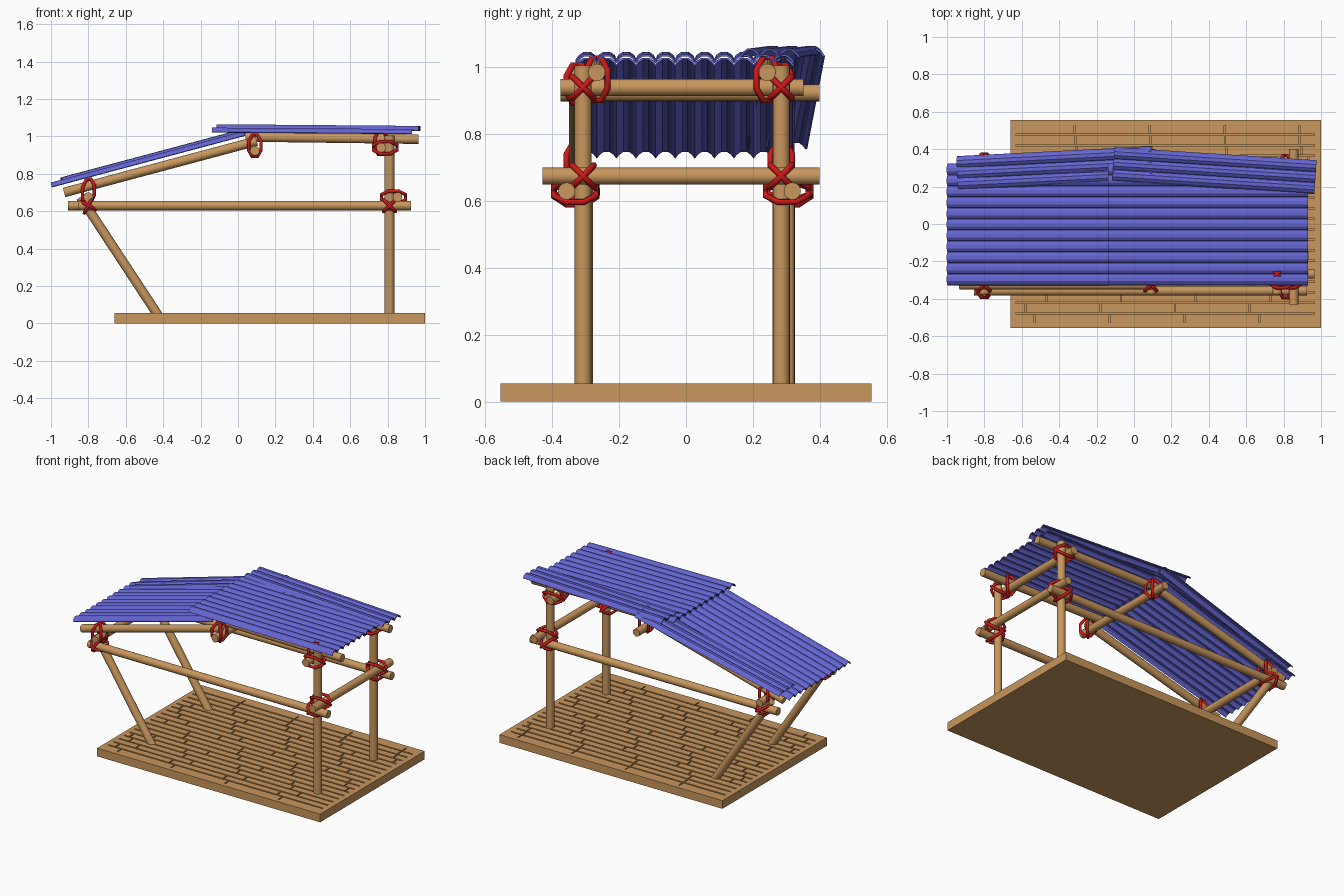
import bpy, bmesh, math, random
from mathutils import Vector

if "Cube" in bpy.data.objects:
    bpy.data.objects.remove(bpy.data.objects["Cube"])

random.seed(4)

def material(name, rgb):
    m = bpy.data.materials.new(name)
    m.diffuse_color = (*rgb, 1)
    m.use_nodes = True
    m.node_tree.nodes["Principled BSDF"].inputs["Base Color"].default_value = m.diffuse_color
    return m

WOOD = material("wood", (0.58, 0.31, 0.11))
BLUE = material("blue_sheet", (0.13, 0.13, 0.65))
RED = material("red_rope", (0.6, 0.01, 0.01))
R = 0.0255

def add(name, mesh, mat=None):
    ob = bpy.data.objects.new(name, mesh)
    bpy.context.collection.objects.link(ob)
    if mat:
        mesh.materials.append(mat)
    return ob

def boxes(name, spans, mat=None):
    bm = bmesh.new()
    for lo, hi in spans:
        vs = bmesh.ops.create_cube(bm, size=1)["verts"]
        for v in vs:
            v.co = [(l + h) / 2 + c * (h - l) for c, l, h in zip(v.co, lo, hi)]
    me = bpy.data.meshes.new(name)
    bm.to_mesh(me)
    bm.free()
    return add(name, me, mat)

def pole(name, a, b):
    a, b = Vector(a), Vector(b)
    d = b - a
    bpy.ops.mesh.primitive_cylinder_add(vertices=20, radius=R, depth=d.length, location=(a + b) / 2)
    ob = bpy.context.object
    ob.name = name
    ob.rotation_euler = d.to_track_quat('Z', 'Y').to_euler()
    ob.data.materials.append(WOOD)
    bpy.ops.object.shade_smooth_by_angle(angle=math.radians(40))

def sheet(name, a, b, bumps, pitch):
    """Corrugated sheet; a and b are the end midpoints of its valley line."""
    a, b = Vector(a), Vector(b)
    d = (b - a).normalized()
    side = Vector((0, 0, 1)).cross(d).normalized()
    up = d.cross(side)
    arch = [(0, 0), (.16, .6), (.36, 1), (.64, 1), (.84, .6)]
    prof = [(i + t - bumps / 2, h) for i in range(bumps) for t, h in arch] + [(bumps / 2, 0)]
    verts = [p + side * (s * pitch) + up * (h * 0.021) for s, h in prof for p in (a, b)]
    faces = [(2*i, 2*i + 1, 2*i + 3, 2*i + 2) for i in range(len(prof) - 1)]
    me = bpy.data.meshes.new(name)
    me.from_pydata(verts, [], faces)
    ob = add(name, me, BLUE)
    mod = ob.modifiers.new("thickness", 'SOLIDIFY')
    mod.thickness, mod.offset = 0.006, 1

def lashing(name, c, n, u, v, reach=0.064):
    """Two crossed rope loops round poles running along u and v, stacked along n."""
    c, n, u, v = Vector(c), Vector(n), Vector(u).normalized(), Vector(v).normalized()
    cu = bpy.data.curves.new(name, 'CURVE')
    cu.dimensions = '3D'
    cu.bevel_depth, cu.bevel_resolution = 0.0095, 1
    for w in ((u + v).normalized(), (u - v).normalized()):
        sp = cu.splines.new('POLY')
        sp.points.add(7)
        sp.use_cyclic_u = True
        for i, p in enumerate(sp.points):
            t = math.radians(22.5 + 45 * i)
            p.co = (*(c + n * (reach * 1.08 * math.cos(t)) + w * (0.05 * math.sin(t))), 1)
    tmp = bpy.data.objects.new(name + "_curve", cu)
    bpy.context.collection.objects.link(tmp)
    bpy.context.view_layer.update()
    me = bpy.data.meshes.new_from_object(tmp.evaluated_get(bpy.context.evaluated_depsgraph_get()))
    bpy.data.objects.remove(tmp)
    me.materials.clear()
    add(name, me, RED)

# Plank floor: slab with engraved seams and staggered butt joints
floor = boxes("floor", [((-.66, -.555, 0), (1, .555, .055))], WOOD)
rows, pitch = 19, 0.0561
cuts = []
for r in range(rows):
    y = (r - (rows - 1) / 2) * pitch
    if r < rows - 1:
        s = y + pitch / 2
        cuts.append(((-.63, s - .005, .045), (.965, s + .005, .07)))
    x = -.62 + random.random() * .38
    while x < .95:
        cuts.append(((x - .004, y - .021, .045), (x + .004, y + .021, .07)))
        x += .4
cutter = boxes("floor_seam_cutter", cuts)
cutter.hide_render = True
cutter.hide_set(True)
mod = floor.modifiers.new("seams", 'BOOLEAN')
mod.operation, mod.solver, mod.object = 'DIFFERENCE', 'EXACT', cutter

# Poles that occur on both sides: post, leaning post, long rail, rafter, ridge beam
X, Y, Z = Vector((1, 0, 0)), Vector((0, 1, 0)), Vector((0, 0, 1))
LEAN, SLOPE = Vector((-.40, 0, .60)), Vector((1.03, 0, .275))
sides = [("front", -.308, -.303, -.357, -.855, -.325, -.267),
         ("back", .285, .300, .318, -.91, .285, .243)]
for s, py, ly, ry, rx, sy, uy in sides:
    pole(s + "_post", (.81, py, .05), (.81, py, 1.005))
    pole(s + "_leaning_post", (-.425, ly, .04), (-.842, ly, .675))
    pole(s + "_long_rail", (rx, ry, .63), (.925, ry, .63))
    pole(s + "_rafter", (-.93, sy, .70), (.10, sy, .975))
    pole(s + "_upper_beam", (.04, uy, .997), (.965, uy, .985))
    # Rope lashings at each crossing
    lashing(s + "_rail_post_lashing", (.81, (py + ry) / 2, .63), Y, X, Z)
    lashing(s + "_tie_post_lashing", (.832, py, .675), X, Y, Z)
    lashing(s + "_top_post_lashing", (.787, py, .94), X, Y, Z)
    lashing(s + "_top_beam_lashing", (.765, uy, .965), Z, X, Y)
    lashing(s + "_ridge_lashing", (.09, sy, .95), Z, X, Y, .058)
    lashing(s + "_rafter_lashing", (-.80, sy, .705), Z, SLOPE, Y)
    lashing(s + "_leaning_post_lashing", (-.80, (ly + ry) / 2, .63), Y, X, LEAN)

# Cross ties
pole("right_tie", (.853, -.43, .675), (.853, .40, .675))
pole("left_tie", (-.80, -.375, .675), (-.80, .365, .675))
pole("upper_right_tie", (.765, -.375, .94), (.765, .352, .94))
pole("ridge_tie", (.09, -.375, .924), (.09, .40, .924))

# Corrugated roof: two main sheets and two narrow skewed strips at the back
sheet("left_roof_sheet", (-.995, -.003, .727), (.04, -.003, 1.003), 11, .0586)
sheet("right_roof_sheet", (-.14, -.003, 1.02), (.93, -.003, 1.012), 11, .0586)
sheet("left_roof_strip", (-.94, .272, .754), (.10, .325, 1.031), 3, .0575)
sheet("right_roof_strip", (-.11, .32, 1.038), (.97, .25, 1.029), 3, .0575)
